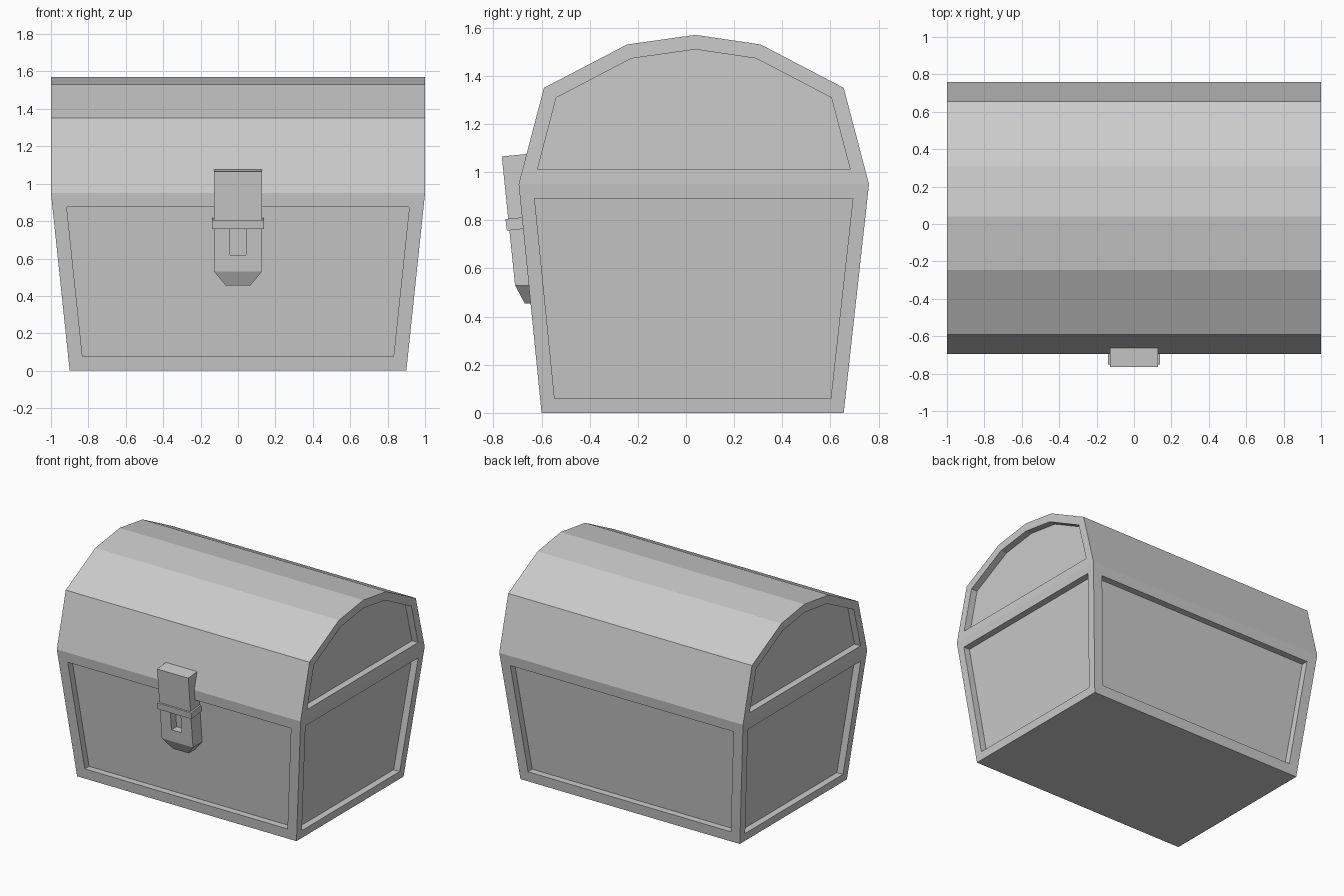
import bpy, bmesh
from mathutils import Vector

if "Cube" in bpy.data.objects:
    bpy.data.objects.remove(bpy.data.objects["Cube"])


def skin(name, loops, edit=None):
    """Bridge equal-length point loops into a closed solid, then edit its faces."""
    bm = bmesh.new()
    rings = [[bm.verts.new(p) for p in loop] for loop in loops]
    for a, b in zip(rings, rings[1:]):
        n = len(a)
        for i in range(n):
            j = (i + 1) % n
            bm.faces.new((a[i], a[j], b[j], b[i]))
    bm.faces.new(rings[0])
    bm.faces.new(rings[-1])
    bmesh.ops.recalc_face_normals(bm, faces=bm.faces)
    if edit:
        edit(bm)
    mesh = bpy.data.meshes.new(name)
    bm.to_mesh(mesh)
    bm.free()
    obj = bpy.data.objects.new(name, mesh)
    bpy.context.collection.objects.link(obj)
    return obj


def rect(z, hx, front, back, rise=0.0):
    """Horizontal rectangle; rise lifts its back edge."""
    return [(-hx, front, z), (hx, front, z), (hx, back, z + rise), (-hx, back, z + rise)]


def recess(bm, axis, margin, depth=0.05):
    """Sink a framed panel into the two faces looking along +/- axis (0 = x, 1 = y)."""
    bm.normal_update()
    faces = [f for f in bm.faces if abs(f.normal[axis]) > 0.9]
    faces = sorted(faces, key=lambda f: -f.calc_area())[:2]
    bmesh.ops.inset_individual(bm, faces=faces, thickness=margin, use_even_offset=True)
    for face in faces:
        move = Vector((0, 0, 0))
        move[axis] = -depth if face.normal[axis] > 0 else depth
        inner = bmesh.ops.extrude_discrete_faces(bm, faces=[face])["faces"][0]
        bmesh.ops.translate(bm, verts=inner.verts, vec=move)


def body_panels(bm):
    recess(bm, 1, 0.076)
    recess(bm, 0, 0.06)


# Flared box with a recessed panel on each side
skin("chest_body", [rect(0, 0.9, -0.6, 0.655), rect(0.95, 1.0, -0.695, 0.76)], body_panels)

# Faceted barrel lid with recessed end panels
arch = [(-0.695, 0.95), (-0.59, 1.35), (-0.245, 1.53), (0.04, 1.57),
        (0.31, 1.53), (0.655, 1.35), (0.76, 0.95)]
skin("chest_lid", [[(x, y, z) for y, z in arch] for x in (-1, 1)],
     lambda bm: recess(bm, 0, 0.06))

# Latch plate with tapered lower tip
latch = skin("latch_plate", [rect(0.455, 0.065, -0.67, -0.59),
                             rect(0.53, 0.128, -0.71, -0.59),
                             rect(1.065, 0.128, -0.765, -0.62, 0.014)])

# Slot in the latch
cutter = skin("slot_cutter", [rect(0.62, 0.042, -0.8, -0.66), rect(0.79, 0.042, -0.8, -0.677)])
cutter.hide_render = True
cutter.hide_viewport = True
cut = latch.modifiers.new("slot", "BOOLEAN")
cut.operation = "DIFFERENCE"
cut.solver = "EXACT"
cut.object = cutter

# Band across the latch
skin("latch_band", [rect(0.757, 0.14, -0.744, -0.6, 0.015),
                    rect(0.805, 0.14, -0.75, -0.6, 0.015)])
